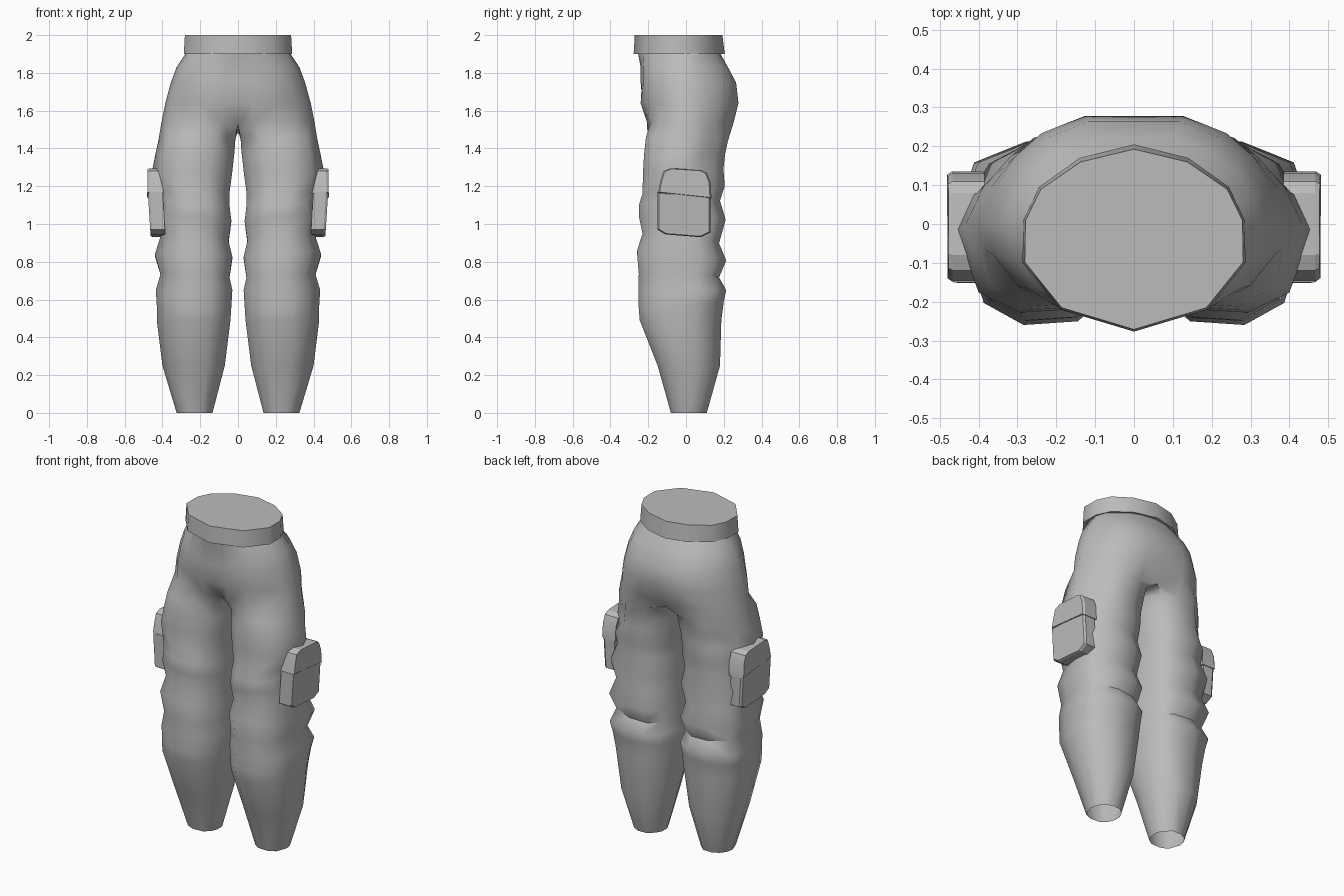
import bpy, bmesh, math

if "Cube" in bpy.data.objects:
    bpy.data.objects.remove(bpy.data.objects["Cube"])

grey = bpy.data.materials.new("cloth grey")
grey.diffuse_color = (0.5, 0.5, 0.5, 1)
grey.use_nodes = True
grey.node_tree.nodes["Principled BSDF"].inputs["Base Color"].default_value = grey.diffuse_color


def finish(name, bm, angle, mirror=True):
    bmesh.ops.recalc_face_normals(bm, faces=bm.faces)
    me = bpy.data.meshes.new(name)
    bm.to_mesh(me)
    bm.free()
    me.materials.append(grey)
    ob = bpy.data.objects.new(name, me)
    bpy.context.collection.objects.link(ob)
    bpy.ops.object.select_all(action='DESELECT')
    ob.select_set(True)
    bpy.context.view_layer.objects.active = ob
    bpy.ops.object.shade_smooth_by_angle(angle=math.radians(angle))
    if mirror:
        m = ob.modifiers.new("mirror", 'MIRROR')
        m.use_clip = True
        m.merge_threshold = 0.001
    return ob


def strip(bm, a, b, closed):
    n = len(a)
    for i in range(n if closed else n - 1):
        j = (i + 1) % n
        bm.faces.new((a[i], a[j], b[j], b[i]))


# leg cross-section: x from inner (0) to outer (1), y from front (-1) to back (1)
LEG = [(.10, -.70), (.28, -.96), (.62, -1), (.87, -.76), (.94, -.38), (1, 0), (.95, .42),
       (.82, .77), (.60, 1), (.30, .97), (.10, .76), (0, .25), (0, -.25)]
# change of x at the back outer corner as the leg turns boxier
BOXY = {6: .05, 7: .11}
# half hip cross-section, front centre round to back centre
HIP = [(0, -.96), (.2, -1), (.5, -.9), (.78, -.66), (.94, -.33), (1, 0), (.92, .35),
       (.8, .62), (.62, .84), (.33, 1), (0, 1)]
# z, inner x, outer x, front y, back y, lift toward the back, lift toward the outside, boxiness
LEG_ROWS = [
    (0, .135, .325, -.08, .11, 0, 0, 0), (.25, .07, .40, -.15, .18, 0, 0, 0),
    (.49, .04, .43, -.245, .187, 0, 0, .5), (.57, .035, .43, -.25, .20, .02, 0, .8),
    (.65, .03, .435, -.252, .213, 0, 0, 1), (.725, .045, .41, -.25, .175, -.01, .02, 1),
    (.83, .03, .44, -.26, .213, -.025, .02, 1), (.92, .05, .41, -.23, .175, -.025, .03, 1),
    (1.03, .035, .43, -.25, .21, -.01, .03, 1), (1.11, .045, .415, -.248, .18, .01, .03, .6),
    (1.18, .045, .435, -.23, .205, .02, .02, .2), (1.28, .03, .455, -.228, .198, .01, 0, -1),
    (1.37, .02, .437, -.222, .207, 0, 0, -.9), (1.45, .014, .42, -.212, .222, -.01, 0, -.6)]
# z, half width, front y, back y
HIP_ROWS = [(1.54, .405, -.207, .253), (1.64, .385, -.24, .278), (1.75, .355, -.25, .265),
            (1.83, .325, -.25, .222), (1.91, .272, -.255, .178)]

bm = bmesh.new()
prev = None
for z, xi, xo, yf, yb, lift, skew, box in LEG_ROWS:
    yc, yr = (yf + yb) / 2, (yb - yf) / 2
    ring = []
    for i, (u, v) in enumerate(LEG):
        u += BOXY.get(i, 0) * box
        if i == 10 and z < .4:              # rounder at the ankle
            v = .62
        ring.append(bm.verts.new((xi + u * (xo - xi), yc + v * yr,
                                  z + lift * v + skew * (u - .5))))
    if prev:
        strip(bm, prev, ring, True)
    prev = ring

# hips, whose first ring closes along the crotch seam
for k, (z, w, yf, yb) in enumerate(HIP_ROWS):
    ring = []
    for i, (u, v) in enumerate(HIP):
        y = -v * yf if v < 0 else v * yb
        zz = z
        if k == 0 and i in (0, 10):
            y, zz = (-.16, 1.53) if i == 0 else (.20, 1.48)
        if k in (2, 3) and i == 1:          # creases beside the fly
            y += .016
        if k == 4:                          # tuck the top edge inside the waistband
            u, y = u * (.9 if i in (3, 7, 8, 9) else 1), y * (.94 if 5 < i < 10 else 1)
        ring.append(bm.verts.new((u * w, y, zz)))
    if k == 0:
        seam = [bm.verts.new((0, .08, 1.495)), bm.verts.new((0, -.06, 1.51))]
        strip(bm, prev, ring + seam, True)
    else:
        strip(bm, prev, ring, False)
    prev = ring
finish("trousers", bm, 48)

# waistband
BELT = [(0, -.277), (.19, -.22), (.287, -.10), (.285, .01), (.245, .095), (.14, .17), (0, .205)]
outline = BELT + [(-x, y) for x, y in BELT[-2:0:-1]]
bm = bmesh.new()
rings = [[bm.verts.new((x * s, y * (t if y > 0 else s), z)) for x, y in outline]
         for s, t, z in ((.93, .9, 1.9), (1, 1, 1.9), (.98, .94, 2.0))]
strip(bm, rings[0], rings[1], True)
strip(bm, rings[1], rings[2], True)
bm.faces.new(rings[2])
finish("waistband", bm, 50, False)


def slab(name, shape, x_in, x_out, lean):
    """Side plate from a y,z outline, with a small chamfer on its outer face."""
    bm = bmesh.new()
    cy = sum(p[0] for p in shape) / len(shape)
    cz = sum(p[1] for p in shape) / len(shape)
    rows = []
    for x, s in ((x_in, 1), (x_out - .012, 1), (x_out, .94)):
        rows.append([bm.verts.new((x + lean * (z - cz), cy + (y - cy) * s, cz + (z - cz) * s))
                     for y, z in shape])
    strip(bm, rows[0], rows[1], True)
    strip(bm, rows[1], rows[2], True)
    bm.faces.new(rows[0])
    bm.faces.new(rows[2])
    finish(name, bm, 20)


# cargo pocket and its flap
slab("pocket", [(-.152, .97), (-.11, .945), (.08, .93), (.13, .955), (.13, 1.16), (-.15, 1.17)],
     .39, .468, .06)
slab("pocket_flap", [(-.148, 1.165), (.135, 1.135), (.13, 1.22), (.11, 1.27), (.08, 1.285),
                     (-.08, 1.295), (-.12, 1.28), (-.135, 1.23)], .385, .479, -.02)
